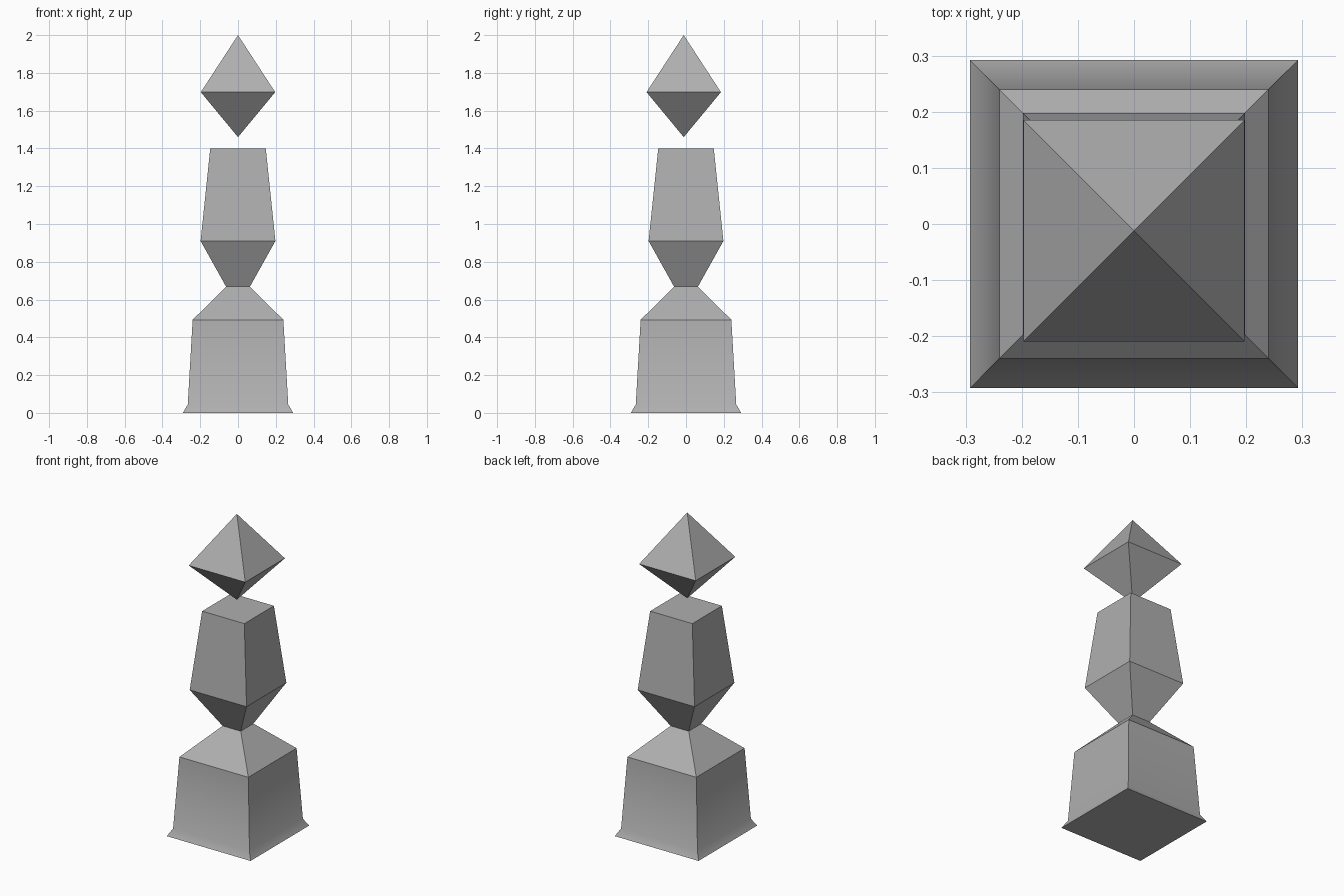
import bpy, bmesh, math

if "Cube" in bpy.data.objects:
    bpy.data.objects.remove(bpy.data.objects["Cube"])

# Dark grey stone for every part
stone = bpy.data.materials.new("stone")
stone.diffuse_color = (0.43, 0.43, 0.43, 1)
stone.use_nodes = True
stone.node_tree.nodes["Principled BSDF"].inputs["Base Color"].default_value = stone.diffuse_color


def square_stack(name, sections, cy=0.0, cap_bottom=True, cap_top=True):
    """Loft square rings (z, half width); half width 0 makes a point."""
    bm = bmesh.new()
    rings = []
    for z, h in sections:
        corners = [(0, 0)] if h == 0 else [(-h, -h), (h, -h), (h, h), (-h, h)]
        rings.append([bm.verts.new((x, y + cy, z)) for x, y in corners])
    for low, high in zip(rings, rings[1:]):
        for i in range(4):
            j = (i + 1) % 4
            quad = [low[i % len(low)], low[j % len(low)],
                    high[j % len(high)], high[i % len(high)]]
            bm.faces.new(list(dict.fromkeys(quad)))
    if cap_bottom and len(rings[0]) == 4:
        bm.faces.new(rings[0][::-1])
    if cap_top and len(rings[-1]) == 4:
        bm.faces.new(rings[-1])
    bm.normal_update()
    mesh = bpy.data.meshes.new(name)
    bm.to_mesh(mesh)
    bm.free()
    mesh.materials.append(stone)
    obj = bpy.data.objects.new(name, mesh)
    bpy.context.collection.objects.link(obj)
    return obj


# Flared pedestal with sloped shoulders, open at the shared waist
pedestal = square_stack("pedestal", [(0, 0.292), (0.045, 0.266), (0.493, 0.24), (0.668, 0.063)],
                        cap_top=False)
bpy.context.view_layer.objects.active = pedestal
pedestal.select_set(True)
bpy.ops.object.shade_smooth_by_angle(angle=math.radians(30))

# Tapered body balanced on the waist
square_stack("body", [(0.668, 0.063), (0.91, 0.198), (1.40, 0.147)], cap_bottom=False)

# Floating eight-sided crystal, slightly toward the front
square_stack("floating_crystal", [(1.46, 0), (1.698, 0.197), (2.0, 0)], cy=-0.012)
